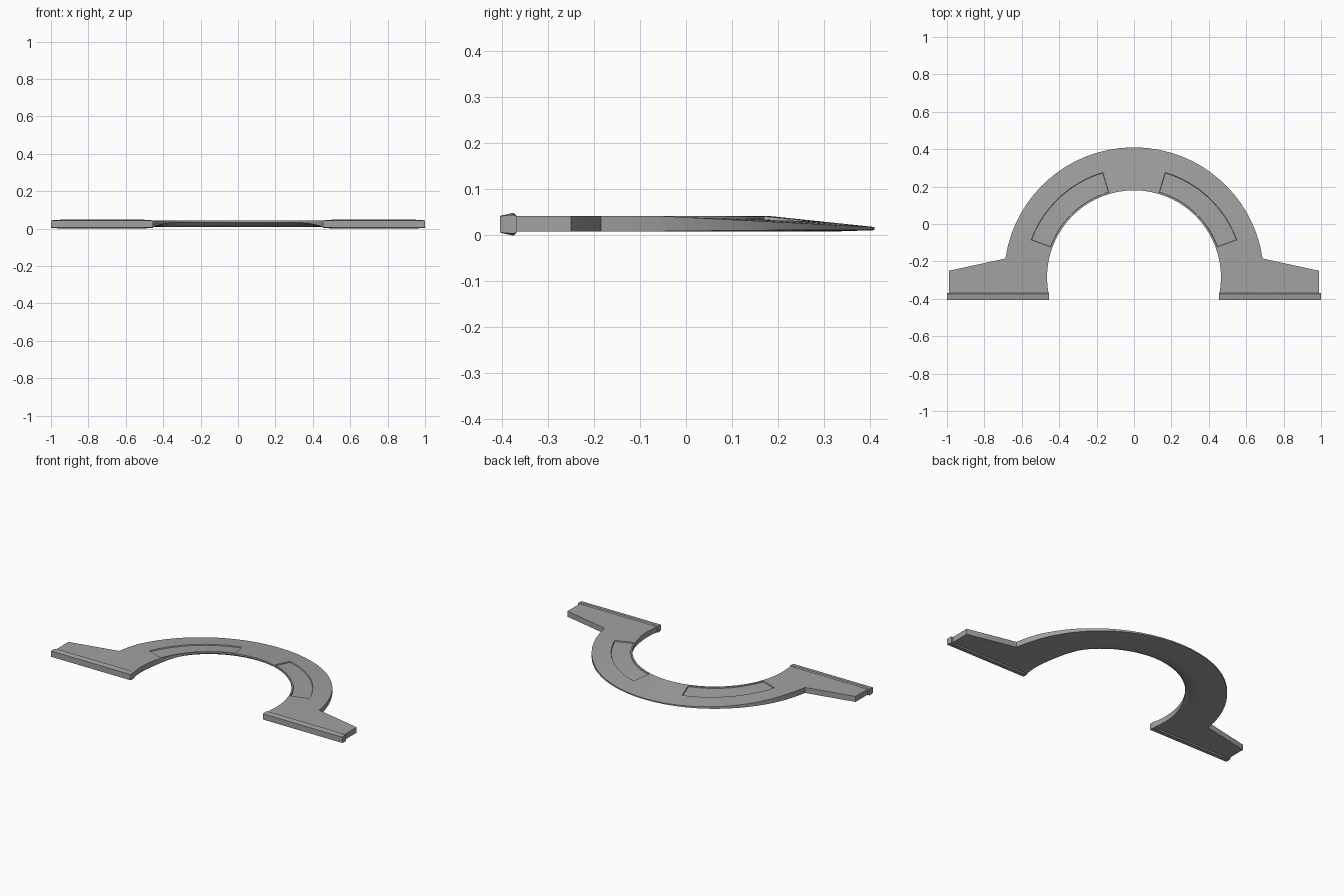
import bpy, bmesh, math

cube = bpy.data.objects.get("Cube")
if cube:
    bpy.data.objects.remove(cube, do_unlink=True)

CY, R_IN, R_OUT = -0.285, 0.465, 0.695    # arch centre and radii
TOP, BASE = 0.042, 0.008
START, P0, P1 = 8.3, 20, 73.5             # arch start and panel angles
PANEL_IN, PANEL_OUT = 0.474, 0.585

grey = bpy.data.materials.new("mid grey")
grey.use_nodes = True
colour = (0.36, 0.36, 0.36, 1)
grey.diffuse_color = colour
grey.node_tree.nodes["Principled BSDF"].inputs["Base Color"].default_value = colour


def polar(r, deg):
    a = math.radians(deg)
    return r * math.cos(a), CY + r * math.sin(a)


def smoothstep(lo, hi, v):
    t = min(1, max(0, (v - lo) / (hi - lo)))
    return t * t * (3 - 2 * t)


def finish(name, bm):
    """Make a mirrored, softly shaded object from half of a part."""
    bmesh.ops.recalc_face_normals(bm, faces=bm.faces)
    mesh = bpy.data.meshes.new(name)
    bm.to_mesh(mesh)
    bm.free()
    mesh.materials.append(grey)
    ob = bpy.data.objects.new(name, mesh)
    bpy.context.collection.objects.link(ob)
    mod = ob.modifiers.new("mirror", 'MIRROR')
    mod.use_clip = True
    bpy.ops.object.select_all(action='DESELECT')
    ob.select_set(True)
    bpy.context.view_layer.objects.active = ob
    bpy.ops.object.shade_smooth_by_angle(angle=math.radians(35))
    return ob


def loft(bm, rings):
    loops = [[bm.verts.new(p) for p in ring] for ring in rings]
    n = len(loops[0])
    for a, b in zip(loops, loops[1:]):
        for i in range(n):
            bm.faces.new((a[i], a[(i + 1) % n], b[(i + 1) % n], b[i]))
    return loops


def arch_section(deg):
    """Ring across the arch: the top slopes outward, the underside rounds in."""
    outer_y = polar(R_OUT, deg)[1]
    drop = 0.024 * max(0, (outer_y + 0.06) / 0.47)
    soft = smoothstep(START, 45, deg)
    ring = []
    for r in (R_IN, PANEL_IN, PANEL_OUT, R_OUT):
        ring.append((r, TOP - drop * (r - R_IN) / (R_OUT - R_IN)))
    ring.append((R_OUT, BASE + 0.003 * soft))
    for r, lift in ((0.60, 0), (0.54, 0.001), (0.505, 0.005), (0.48, 0.013), (R_IN, 0.024)):
        ring.append((r, BASE + lift * soft))
    return [(*polar(r, deg), z) for r, z in ring]


# Arch with a sunken panel on each side
angles = [START, 14] + [P0 + (P1 - P0) * i / 11 for i in range(12)] + [79, 84.5, 90]
bm = bmesh.new()
loft(bm, [arch_section(a) for a in angles])
bmesh.ops.recalc_face_normals(bm, faces=bm.faces)
panel = []
for f in bm.faces:
    c = f.calc_center_median()
    r = math.hypot(c.x, c.y - CY)
    deg = math.degrees(math.atan2(c.y - CY, c.x))
    if abs(f.normal.z) > 0.9 and c.z > 0.02 and PANEL_IN < r < PANEL_OUT and P0 < deg < P1:
        panel.append(f)
up = 1 if panel[0].normal.z > 0 else -1
bmesh.ops.inset_region(bm, faces=panel, thickness=0.002, depth=-0.006 * up, use_even_offset=True)
finish("arch", bm)

# Feet spreading outward from the arch ends
outline = [polar(R_IN, START - 20 * i / 4) for i in range(5)]
outline += [(0.99, -0.378), (0.99, -0.25), polar(R_OUT, START)]
bm = bmesh.new()
face = bm.faces.new([bm.verts.new((x, y, BASE)) for x, y in outline])
extruded = bmesh.ops.extrude_face_region(bm, geom=[face], use_keep_orig=True)
for v in extruded["geom"]:
    if isinstance(v, bmesh.types.BMVert):
        v.co.z = TOP
finish("foot", bm)


# Ridged bars along the front of the feet
def bar_section(x, ridge):
    half = [(-0.405, 0.018), (-0.38, ridge), (-0.374, ridge), (-0.368, 0.017)]
    mid = 0.024
    return ([(x, y, mid + h) for y, h in half]
            + [(x, y, mid - h) for y, h in reversed(half)])


bm = bmesh.new()
rings = loft(bm, [bar_section(x, h) for x, h in
                  ((0.455, 0.020), (0.51, 0.024), (0.94, 0.024), (1.0, 0.020))])
bm.faces.new(rings[0])
bm.faces.new(rings[-1])
finish("front_bar", bm)
